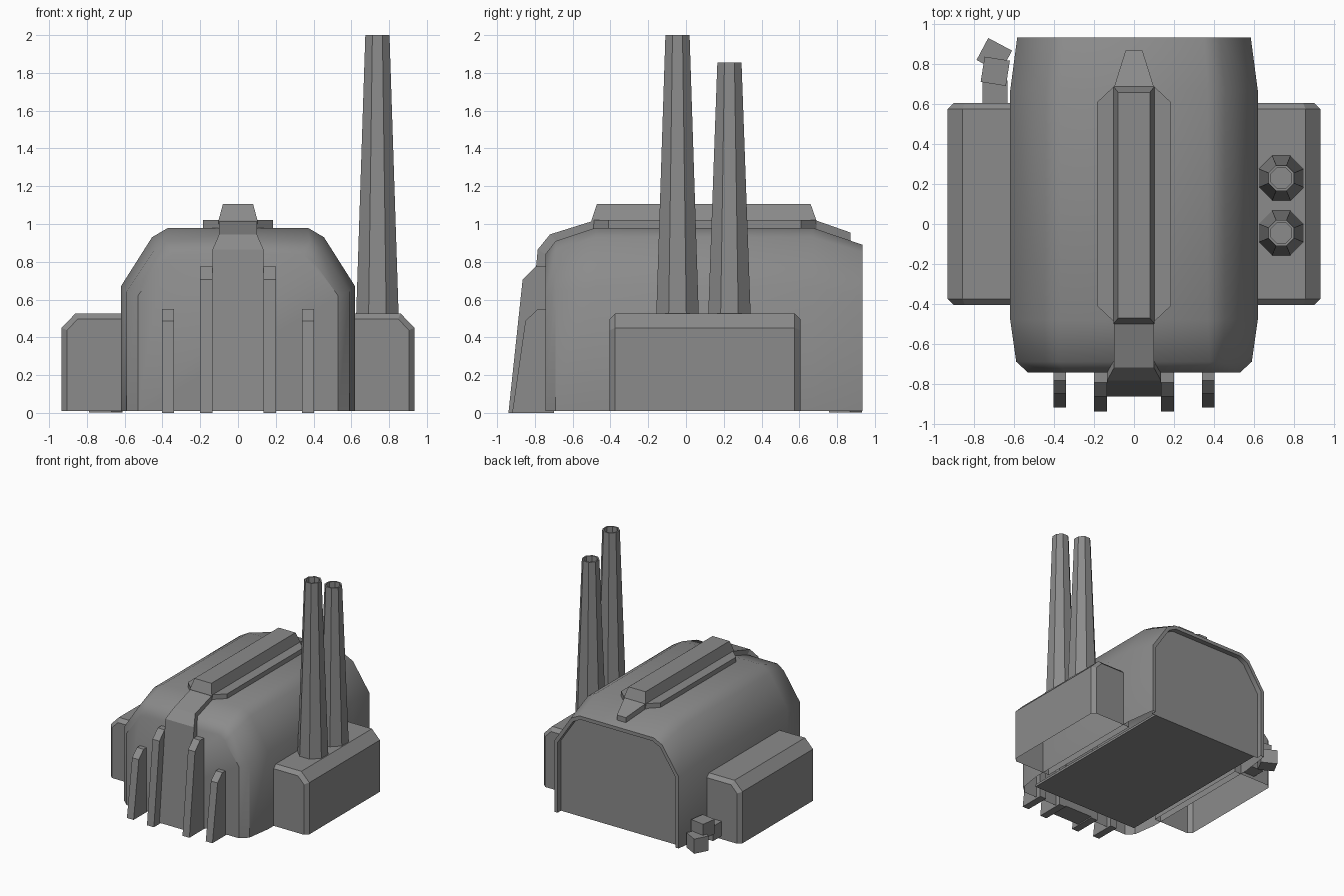
import bpy, bmesh, math
from mathutils import Matrix

if "Cube" in bpy.data.objects:
    bpy.data.objects.remove(bpy.data.objects["Cube"], do_unlink=True)

grey = bpy.data.materials.new("grey_metal")
grey.use_nodes = True
GREY = (0.26, 0.26, 0.26, 1)
grey.diffuse_color = GREY
grey.node_tree.nodes["Principled BSDF"].inputs["Base Color"].default_value = GREY


def finish(name, bm, smooth=None):
    bmesh.ops.recalc_face_normals(bm, faces=bm.faces[:])
    mesh = bpy.data.meshes.new(name)
    bm.to_mesh(mesh)
    bm.free()
    mesh.materials.append(grey)
    obj = bpy.data.objects.new(name, mesh)
    bpy.context.collection.objects.link(obj)
    if smooth:
        bpy.ops.object.select_all(action='DESELECT')
        obj.select_set(True)
        bpy.context.view_layer.objects.active = obj
        bpy.ops.object.shade_smooth_by_angle(angle=math.radians(smooth))
    return obj


def loft(name, rings, closed=True, smooth=None):
    """Skin equal-length rings of points and cap both ends."""
    bm = bmesh.new()
    loops = [[bm.verts.new(p) for p in ring] for ring in rings]
    n = len(loops[0])
    for a, b in zip(loops, loops[1:]):
        for i in range(n if closed else n - 1):
            j = (i + 1) % n
            bm.faces.new((a[i], a[j], b[j], b[i]))
    bm.faces.new(loops[0])
    bm.faces.new(loops[-1])
    return finish(name, bm, smooth)


def box(name, center, size, angle=0):
    bm = bmesh.new()
    bmesh.ops.create_cube(bm, size=1)
    bm.transform(Matrix.Translation(center) @ Matrix.Rotation(math.radians(angle), 4, 'Z')
                 @ Matrix.Diagonal((*size, 1)))
    return finish(name, bm)


BASE = 0.01


# Main hall: vaulted shell, chamfered front, recessed back panel, open below
def vault(y, wall, spring, shoulder, shoulder_z, crown, top):
    half = [(wall, BASE), (wall, spring), (shoulder, shoulder_z), (crown, top)]
    return [(x, y, z) for x, z in half] + [(-x, y, z) for x, z in reversed(half)]


loft("main_hall", [
    vault(-0.745, 0.53, 0.62, 0.40, 0.80, 0.345, 0.84),
    vault(-0.69, 0.59, 0.64, 0.44, 0.865, 0.38, 0.91),
    vault(-0.48, 0.62, 0.67, 0.455, 0.93, 0.37, 0.98),
    vault(0.67, 0.62, 0.67, 0.455, 0.93, 0.37, 0.98),
    vault(0.935, 0.585, 0.62, 0.43, 0.85, 0.35, 0.89),
    vault(0.935, 0.555, 0.61, 0.41, 0.825, 0.34, 0.86),
    vault(0.89, 0.555, 0.61, 0.41, 0.825, 0.34, 0.86),
], closed=False, smooth=38)
box("floor_plate", (0, 0.135, 0.02), (1.04, 1.51, 0.02))


# Side annexes: chamfered, open below
def annex_ring(side, y, inset):
    out, top = 0.935 - inset, 0.527 - inset
    pts = [(0.56, BASE), (0.56, top), (0.86 - inset * 0.4, top), (out, 0.45 - inset * 0.4), (out, BASE)]
    return [(side * x, y, z) for x, z in pts]


for side, label in ((1, "left"), (-1, "right")):
    loft(label + "_annex", [annex_ring(side, y, i) for y, i in
                            ((-0.405, 0.03), (-0.375, 0), (0.575, 0), (0.605, 0.03))], closed=False)


# Chimneys: tapered octagons with a hollow mouth
def octagon(cx, cy, z, apothem):
    r = apothem / math.cos(math.pi / 8)
    return [(cx + r * math.cos(a), cy + r * math.sin(a), z)
            for a in (math.pi / 8 + k * math.pi / 4 for k in range(8))]


for label, y, top in (("tall", -0.045, 2.0), ("short", 0.23, 1.855)):
    loft(label + "_chimney", [octagon(0.738, y, z, r) for z, r in
                              ((0.5, 0.113), (top, 0.064), (top, 0.052), (top - 0.1, 0.052))])

# Roof ridge: chamfered base plate and raised vent
plate = [(0.185, -0.41), (0.185, 0.61), (0.1, 0.69), (-0.1, 0.69),
         (-0.185, 0.61), (-0.185, -0.41), (-0.1, -0.49), (0.1, -0.49)]
loft("ridge_plate", [[(x, y, z) for x, y in plate] for z in (0.95, 1.02)])


def rect(w, y0, y1, z):
    return [(w, y0, z), (w, y1, z), (-w, y1, z), (-w, y0, z)]


loft("ridge_vent", [rect(0.103, -0.5, 0.69, 1.0), rect(0.103, -0.5, 0.69, 1.02),
                    rect(0.08, -0.472, 0.66, 1.105)])


# Tapered tail and front spine, each a band with thickness
def band_ring(w, y, z, back_y, back_z):
    return [(w, y, z), (-w, y, z), (-w, back_y, back_z), (w, back_y, back_z)]


loft("ridge_tail", [band_ring(0.1, 0.685, 1.02, 0.685, 0.94),
                    band_ring(0.042, 0.87, 0.955, 0.87, 0.88)])
loft("front_spine", [band_ring(0.1, -0.48, 1.02, -0.48, 0.94),
                     band_ring(0.1, -0.72, 0.945, -0.62, 0.85),
                     band_ring(0.135, -0.785, 0.865, -0.68, 0.80),
                     band_ring(0.135, -0.865, BASE, -0.70, BASE)])

# Front buttress fins, mirrored
for label, x0, x1, fin in (
        ("inner", 0.135, 0.2, [(-0.7, 0), (-0.94, 0), (-0.865, 0.705), (-0.795, 0.775), (-0.7, 0.775)]),
        ("outer", 0.34, 0.403, [(-0.7, 0), (-0.92, 0), (-0.85, 0.487), (-0.785, 0.55), (-0.7, 0.55)])):
    for side, hand in ((1, "left"), (-1, "right")):
        loft(f"{label}_fin_{hand}", [[(side * x, y, z) for y, z in fin] for x in (x0, x1)])

# Bent outlet pipe behind the right annex
box("pipe_stub", (-0.697, 0.65, 0.1), (0.125, 0.14, 0.125))
box("pipe_elbow", (-0.695, 0.765, 0.16), (0.128, 0.128, 0.125), -9)
box("pipe_end", (-0.7, 0.845, 0.065), (0.135, 0.125, 0.125), -28)
